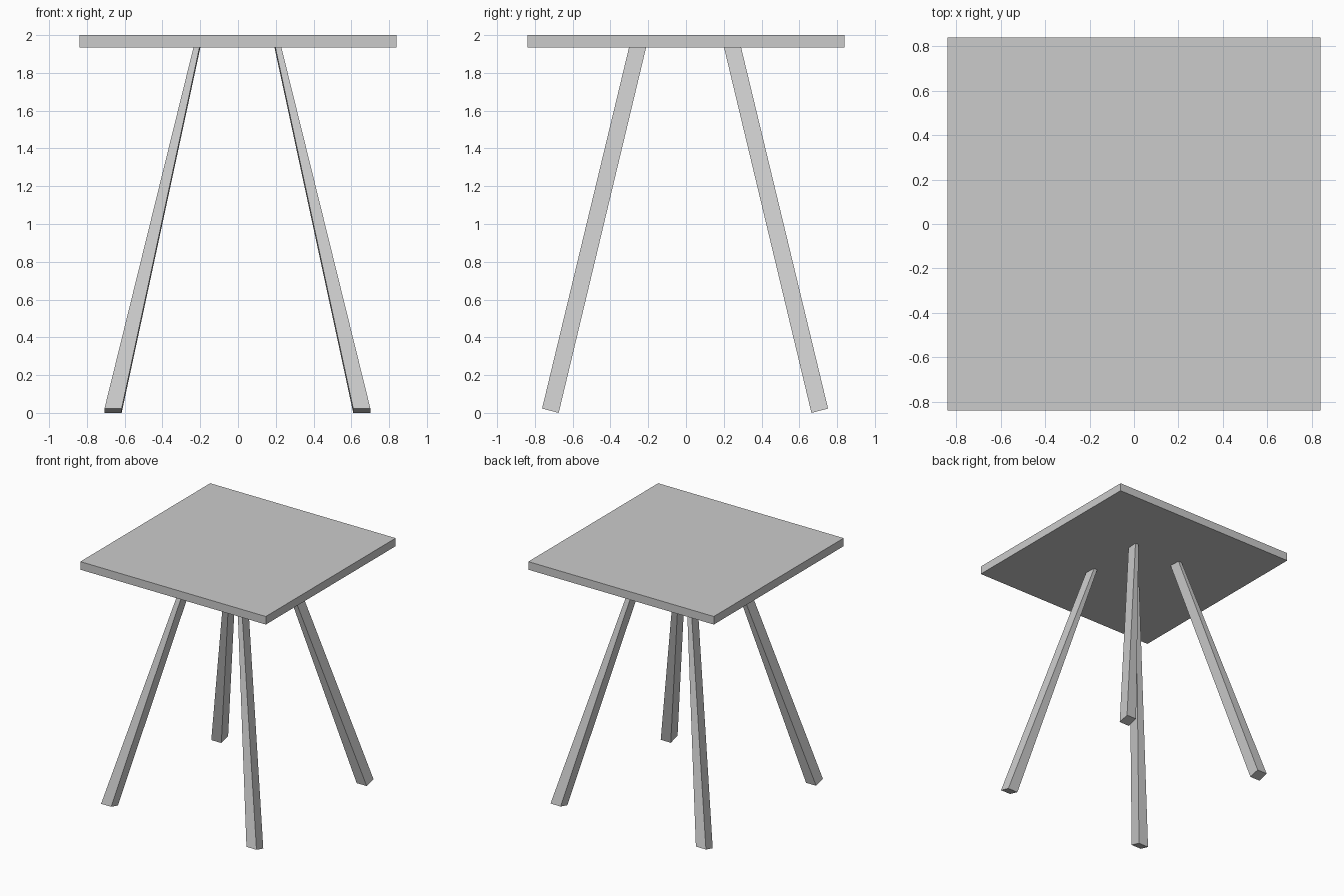
import bpy, bmesh

if "Cube" in bpy.data.objects:
    bpy.data.objects.remove(bpy.data.objects["Cube"])

HALF, TOP, UNDER = 0.84, 2.0, 1.934
LEG_CX, LEG_CY = -0.003, -0.005   # leg group sits slightly off the top's centre


def finish(name, bm):
    bmesh.ops.recalc_face_normals(bm, faces=bm.faces)
    mesh = bpy.data.meshes.new(name)
    bm.to_mesh(mesh)
    bm.free()
    obj = bpy.data.objects.new(name, mesh)
    bpy.context.collection.objects.link(obj)
    return obj


# Square table top
bm = bmesh.new()
bmesh.ops.create_cube(bm, size=1)
for v in bm.verts:
    v.co = (v.co.x * 2 * HALF, v.co.y * 2 * HALF, TOP if v.co.z > 0 else UNDER)
finish("table_top", bm)


# Splayed leg, tapering in width towards the top, ends cut square to its slope
def leg(name, sx, sy):
    bm = bmesh.new()
    bmesh.ops.create_cube(bm, size=1)
    for v in bm.verts:
        outer_x, outer_y, up = v.co.x > 0, v.co.y > 0, v.co.z > 0
        if up:
            x = 0.226 if outer_x else 0.195
            y, z = (0.290, 1.962) if outer_y else (0.205, 1.94)
        else:
            x = 0.704 if outer_x else 0.613
            y, z = (0.757, 0.023) if outer_y else (0.669, 0.0)
        v.co = (LEG_CX + sx * x, LEG_CY + sy * y, z)
    finish(name, bm)


for sy, end in ((-1, "front"), (1, "back")):
    for sx, side in ((-1, "left"), (1, "right")):
        leg(f"{end}_{side}_leg", sx, sy)
